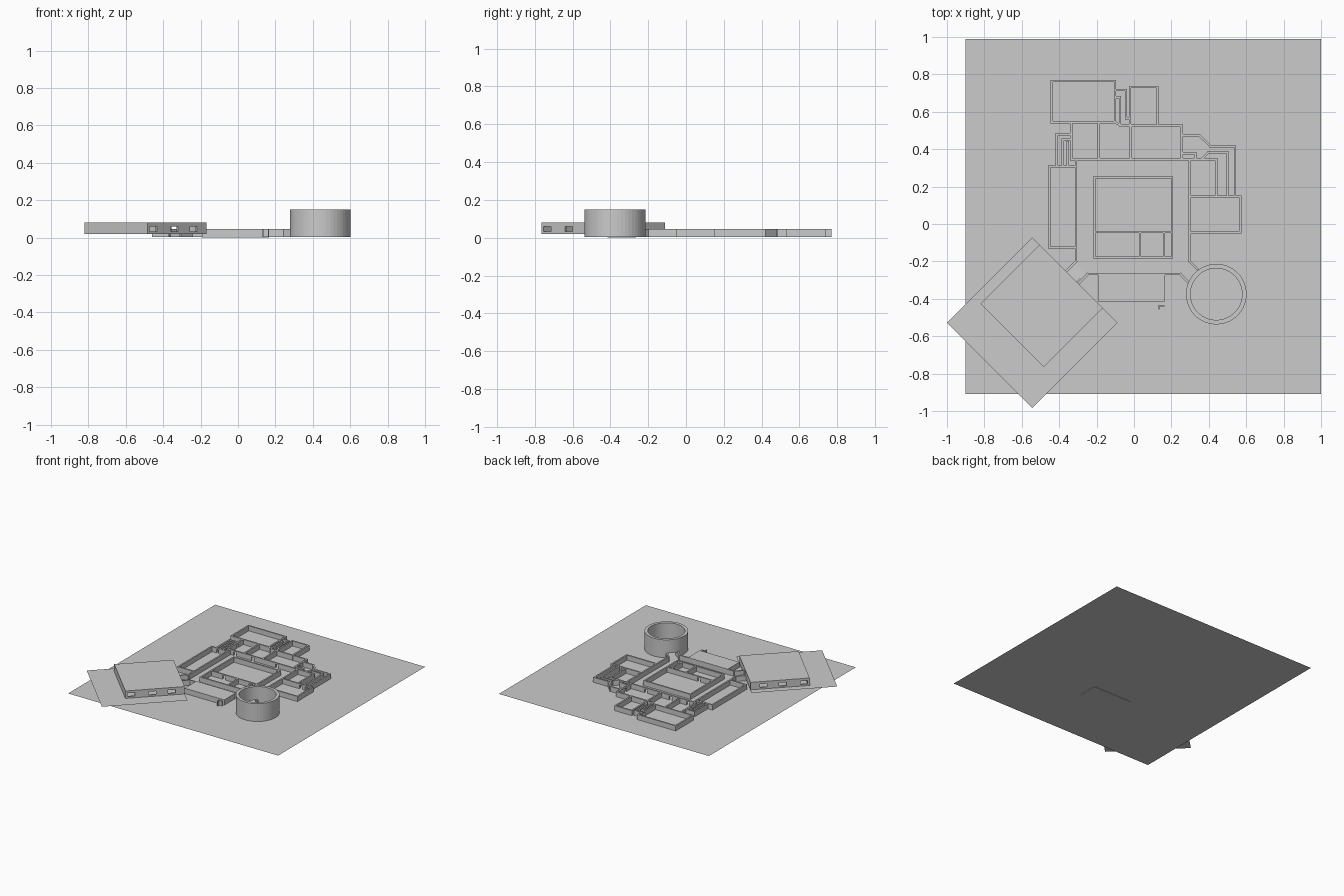
import bpy, bmesh, math
from mathutils import Matrix, Vector

if "Cube" in bpy.data.objects:
    bpy.data.objects.remove(bpy.data.objects["Cube"])

grey = bpy.data.materials.new("stone_grey")
grey.diffuse_color = (0.6, 0.6, 0.6, 1)
grey.use_nodes = True
grey.node_tree.nodes["Principled BSDF"].inputs["Base Color"].default_value = grey.diffuse_color
Z0, H, T = 0.004, 0.045, 0.012     # ground level, wall top, wall thickness


def finish(name, bm):
    bmesh.ops.recalc_face_normals(bm, faces=bm.faces)
    me = bpy.data.meshes.new(name)
    bm.to_mesh(me)
    bm.free()
    me.materials.append(grey)
    ob = bpy.data.objects.new(name, me)
    bpy.context.collection.objects.link(ob)
    return ob


def block(bm, c, size, ang=0.0):
    m = Matrix.Translation(c) @ Matrix.Rotation(ang, 4, 'Z') @ Matrix.Diagonal((*size, 1))
    bmesh.ops.create_cube(bm, size=1, matrix=m)


def wall(bm, p, q, z0=Z0, z1=H, t=T, holes=(), ext=True):
    """Straight wall p-q; holes are (distance, width, bottom, top)."""
    p, q = Vector(p), Vector(q)
    d = q - p
    length, ang = d.length, math.atan2(d.y, d.x)
    d.normalize()
    e = t / 2 if ext else 0

    def piece(a, b, za, zb):
        if b - a > 1e-4 and zb - za > 1e-4:
            c = p + d * ((a + b) / 2)
            block(bm, (c.x, c.y, (za + zb) / 2), (b - a, t, zb - za), ang)
    cur = -e
    for (s, w, za, zb) in sorted(holes):
        piece(cur, s - w / 2, z0, z1)
        piece(s - w / 2, s + w / 2, z0, za)
        piece(s - w / 2, s + w / 2, zb, z1)
        cur = s + w / 2
    piece(cur, length + e, z0, z1)


def door(s, w=0.026):
    return (s, w, Z0, 0.034)


def path(name, pts, doors=None, **kw):
    """Chain of walls; doors maps segment index to door distances."""
    bm = bmesh.new()
    for i in range(len(pts) - 1):
        hs = [door(s) for s in (doors or {}).get(i, ())]
        wall(bm, pts[i], pts[i + 1], holes=hs, **kw)
    return finish(name, bm)


def rect(x0, x1, y0, y1):
    return [(x0, y0), (x1, y0), (x1, y1), (x0, y1), (x0, y0)]


# ground sheet
bm = bmesh.new()
bmesh.ops.create_grid(bm, x_segments=1, y_segments=1, size=0.95,
                      matrix=Matrix.Translation((0.05, 0.04, Z0)))
finish("ground_sheet", bm)

# central block with its row of small rooms
path("central_block", rect(-0.213, 0.203, -0.179, 0.249))
path("central_cross_wall", [(-0.213, -0.043), (0.203, -0.043)], {0: [0.12]})
for i, x in enumerate((0.032, 0.161)):
    path(f"central_divider_{i}", [(x, -0.179), (x, -0.043)])

# ring passage walls, with angled links to the hall and the tower
path("ring_wall_west", [(-0.365, -0.255), (-0.31, -0.2), (-0.31, 0.346)])
path("ring_wall_north", [(-0.335, 0.346), (0.44, 0.346), (0.44, 0.15)], {0: [0.07, 0.23, 0.45]})
path("ring_wall_east", [(0.298, 0.346), (0.298, -0.2), (0.338, -0.24)])
path("ring_wall_south", [(-0.305, -0.326), (-0.247, -0.268), (0.247, -0.268), (0.288, -0.309)])

# outer rooms
path("west_room", [(-0.31, 0.308), (-0.453, 0.308), (-0.453, -0.126), (-0.31, -0.126)], {0: [0.087]})
path("northwest_room", rect(-0.44, -0.102, 0.544, 0.764), {1: [0.152]})
path("row_room_west", [(-0.335, 0.346), (-0.335, 0.544)], {0: [0.122]})
path("row_room_middle", [(-0.188, 0.346), (-0.188, 0.544)])
path("row_room_east", [(-0.102, 0.544), (-0.075, 0.528), (0.255, 0.525), (0.255, 0.346)], {2: [0.1]})
path("row_divider", [(-0.018, 0.346), (-0.018, 0.525)])
path("north_room", rect(-0.021, 0.126, 0.525, 0.732), {3: [0.187]})
path("east_room", rect(0.298, 0.568, -0.046, 0.147), {2: [0.047, 0.098]})

# narrow linking passages
path("northwest_passage_outer", [(-0.413, 0.308), (-0.413, 0.48), (-0.335, 0.48)])
path("northwest_passage_inner", [(-0.381, 0.308), (-0.381, 0.452), (-0.335, 0.452)])
path("northwest_passage_spur", [(-0.354, 0.32), (-0.354, 0.437)])
path("north_passage_outer", [(-0.102, 0.716), (-0.043, 0.716), (-0.043, 0.566), (-0.021, 0.566)])
path("north_passage_inner", [(-0.102, 0.678), (-0.075, 0.678), (-0.075, 0.528)])
path("east_passage_outer", [(0.255, 0.475), (0.348, 0.475), (0.41, 0.415), (0.54, 0.415), (0.54, 0.15)])
path("east_passage_middle", [(0.365, 0.351), (0.398, 0.383), (0.5, 0.383), (0.5, 0.15)])
path("east_passage_inner", [(0.255, 0.378), (0.327, 0.378), (0.327, 0.346)])

# entrance block and small post beside it
bm = bmesh.new()
block(bm, (-0.0135, -0.339, 0.0235), (0.359, 0.151, 0.047))
finish("entrance_block", bm)
path("entrance_post", [(0.133, -0.455), (0.133, -0.437), (0.16, -0.437)], t=0.006)

# round tower: open tube with a doorway towards the ring
bm = bmesh.new()
N, RO, RI, TOP = 48, 0.162, 0.138, 0.15
levels = (Z0, 0.04, TOP)
grid = {}
for i in range(N):
    a = 2 * math.pi * (i + 0.5) / N
    for k, r in enumerate((RO, RI)):
        for j, z in enumerate(levels):
            grid[i, k, j] = bm.verts.new((0.44 + r * math.cos(a), -0.375 + r * math.sin(a), z))
gap = {16, 17, 18, 19}
for i in range(N):
    n = (i + 1) % N
    for j in range(2):
        if j == 0 and i in gap:
            continue
        for k in range(2):
            bm.faces.new((grid[i, k, j], grid[n, k, j], grid[n, k, j + 1], grid[i, k, j + 1]))
    for j in ((1, 2) if i in gap else (2,)):
        bm.faces.new((grid[i, 0, j], grid[n, 0, j], grid[n, 1, j], grid[i, 1, j]))
for i in (min(gap), max(gap) + 1):
    bm.faces.new((grid[i, 0, 0], grid[i, 1, 0], grid[i, 1, 1], grid[i, 0, 1]))
finish("round_tower", bm)

# turned hall: floor sheet, windowed walls and roof
A = math.pi / 4
bm = bmesh.new()
bmesh.ops.create_grid(bm, x_segments=1, y_segments=1, size=0.3225,
                      matrix=Matrix.Translation((-0.543, -0.528, 0.019)) @ Matrix.Rotation(A, 4, 'Z'))
finish("hall_floor_sheet", bm)

SX, SY, B, R = 0.446, 0.477, 0.019, 0.08
hx, hy = SX / 2 - T / 2, SY / 2 - T / 2
turn = Matrix.Translation((-0.4945, -0.438, 0)) @ Matrix.Rotation(A, 4, 'Z')
bm = bmesh.new()
wins = [(x + SX / 2, 0.055, 0.032, 0.06) for x in (-0.18, -0.02, 0.125)]
for s in (-1, 1):
    wall(bm, (-SX / 2, s * hy), (SX / 2, s * hy), B, R - 0.008, holes=wins, ext=False)
wall(bm, (-hx, -hy), (-hx, hy), B, R - 0.008, ext=False)
wall(bm, (hx, -hy), (hx, hy), B, R - 0.008, holes=[(hy + 0.0, 0.05, B, 0.06)], ext=False)
block(bm, (0, 0, R - 0.004), (SX, SY, 0.008))
bm.transform(turn)
finish("hall", bm)

# ramp from the ring up to the hall door
bm = bmesh.new()
w = 0.038
rv = [bm.verts.new((x, y, z)) for y in (-w, w)
      for x, z in ((0, Z0), (0.07, Z0), (0, B))]
bm.faces.new(rv[:3])
bm.faces.new(rv[3:])
for a, b in ((0, 1), (1, 2), (2, 0)):
    bm.faces.new((rv[a], rv[b], rv[b + 3], rv[a + 3]))
bm.transform(Matrix.Translation((-0.336, -0.285, 0)) @ Matrix.Rotation(A, 4, 'Z'))
finish("hall_ramp", bm)
